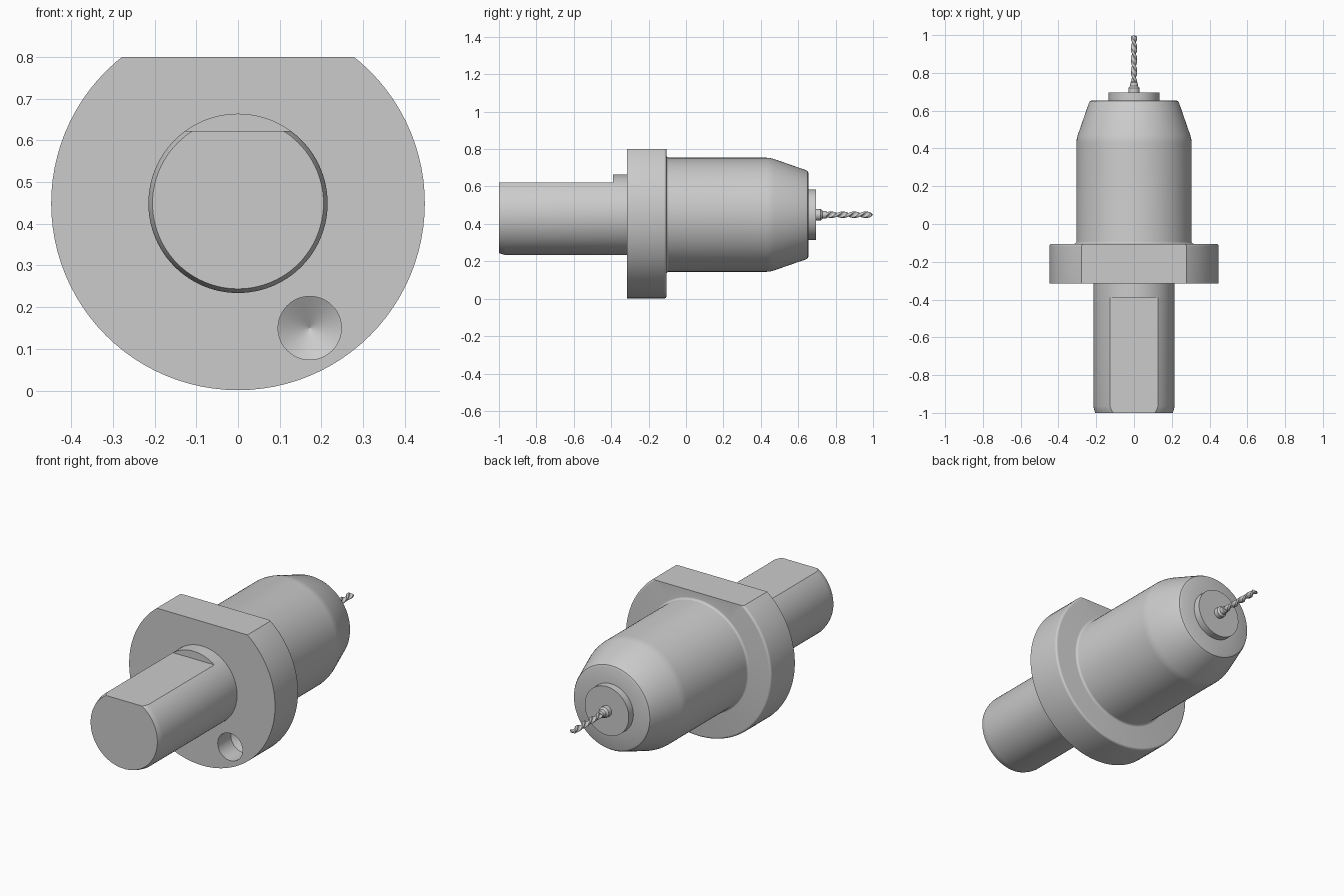
import bpy, bmesh, math

if "Cube" in bpy.data.objects:
    bpy.data.objects.remove(bpy.data.objects["Cube"])

AXIS_Z = 0.449
SEGS = 96


def finish(name, bm):
    bmesh.ops.recalc_face_normals(bm, faces=bm.faces)
    me = bpy.data.meshes.new(name)
    bm.to_mesh(me)
    bm.free()
    ob = bpy.data.objects.new(name, me)
    bpy.context.collection.objects.link(ob)
    return ob


def bridge(bm, rings):
    """Skin closed rings of equal size and cap both ends."""
    for a, b in zip(rings, rings[1:]):
        n = len(a)
        for i in range(n):
            j = (i + 1) % n
            bm.faces.new((a[i], a[j], b[j], b[i]))
    bm.faces.new(rings[0])
    bm.faces.new(rings[-1])


def lathe(name, profile, x=0.0, z=AXIS_Z, segs=SEGS):
    """Revolve (y, radius) points about a line parallel to y."""
    bm = bmesh.new()
    rings = []
    for y, r in profile:
        rings.append([bm.verts.new((x + r * math.sin(t), y, z - r * math.cos(t)))
                      for t in (2 * math.pi * i / segs for i in range(segs))])
    bridge(bm, rings)
    return finish(name, bm)


def box(name, lo, hi):
    bm = bmesh.new()
    bmesh.ops.create_cube(bm, size=1)
    for v in bm.verts:
        v.co = [(a + b) / 2 + c * (b - a) for a, b, c in zip(lo, hi, v.co)]
    return finish(name, bm)


def arc(cy, cr, rad, a0, a1, n=5):
    return [(cy + rad * math.cos(math.radians(a0 + (a1 - a0) * i / n)),
             cr + rad * math.sin(math.radians(a0 + (a1 - a0) * i / n)))
            for i in range(n + 1)]


def smooth(ob, angle=28):
    bpy.ops.object.select_all(action='DESELECT')
    ob.select_set(True)
    bpy.context.view_layer.objects.active = ob
    bpy.ops.object.shade_smooth_by_angle(angle=math.radians(angle))


# Turned holder: shank, flange and tapered body in one profile
profile = [(-1.0, 0.205), (-0.985, 0.2105), (-0.965, 0.215), (-0.315, 0.215), (-0.315, 0.448)]
profile += arc(-0.117, 0.436, 0.012, 90, 0)
profile += arc(-0.093, 0.317, 0.012, 180, 270)
profile += [(0.43, 0.305), (0.45, 0.303), (0.47, 0.298),
            (0.64, 0.239), (0.65, 0.233), (0.655, 0.222), (0.655, 0.10)]
holder = lathe("tool_holder", profile)

# Flats on shank and flange, and the conical-bottomed hole
cutters = [
    box("shank_flat_cutter", (-0.5, -1.2, 0.622), (0.5, -0.39, 1.2)),
    box("flange_flat_cutter", (-0.6, -0.36, 0.8), (0.6, -0.05, 1.2)),
    lathe("hole_cutter", [(-0.4, 0.076), (-0.2, 0.076), (-0.155, 0.0005)],
          x=0.172, z=0.15, segs=48),
]
bpy.context.view_layer.objects.active = holder
for c in cutters:
    m = holder.modifiers.new(c.name, 'BOOLEAN')
    m.operation = 'DIFFERENCE'
    m.solver = 'EXACT'
    m.object = c
    bpy.ops.object.modifier_apply(modifier=m.name)
    bpy.data.objects.remove(c)
smooth(holder)

# Nose disc
smooth(lathe("nose_disc", [(0.645, 0.135), (0.695, 0.135)]))

# Drill collar
smooth(lathe("drill_collar", [(0.69, 0.03), (0.72, 0.03), (0.73, 0.021),
                              (0.75, 0.019), (0.755, 0.012)], segs=32))

# Twist drill: two-fluted section swept along a helix to a pointed tip
bm = bmesh.new()
rings = []
N, STEPS, Y0, Y1, TURNS = 32, 80, 0.745, 0.992, 2.0
for s in range(STEPS + 2):
    tip = s > STEPS
    f = min(s / STEPS, 1.0)
    y = 1.0 if tip else Y0 + (Y1 - Y0) * f
    ring = []
    for i in range(N):
        t = 2 * math.pi * i / N
        flute = max(0.0, (abs(math.sin(t)) - 0.55) / 0.45)
        r = 0.0165 - 0.0095 * flute ** 0.7
        if tip:
            r *= 0.08
        a = t + 2 * math.pi * TURNS * f
        ring.append(bm.verts.new((r * math.cos(a), y, AXIS_Z + r * math.sin(a))))
    rings.append(ring)
bridge(bm, rings)
smooth(finish("drill_bit", bm), 40)
